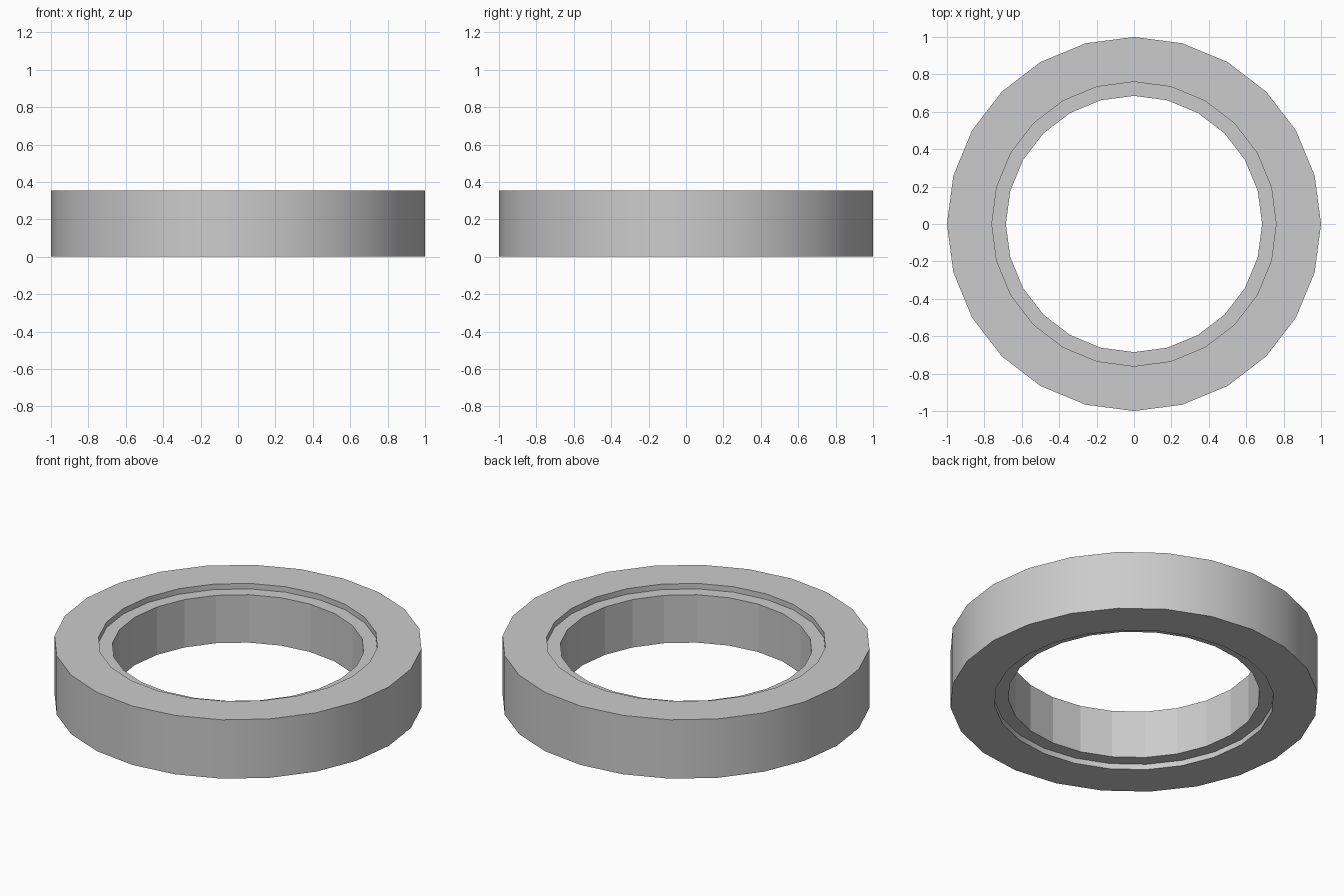
import bpy, bmesh
from math import sin, cos, pi

if "Cube" in bpy.data.objects:
    bpy.data.objects.remove(bpy.data.objects["Cube"])

SIDES = 24
H = 0.353
STEP = 0.033
# Closed (radius, height) section; the flag smooths the strip starting at that point
SECTION = [
    (1.0, 0.0, True),            # outer wall
    (1.0, H, False),             # top face
    (0.76, H, True),             # upper recess wall
    (0.76, H - STEP, False),     # upper ledge
    (0.685, H - STEP, False),    # faceted bore
    (0.685, STEP, False),        # lower ledge
    (0.76, STEP, True),          # lower recess wall
    (0.76, 0.0, False),          # bottom face
]


def lathe(name, section, sides):
    bm = bmesh.new()
    rings = []
    for i in range(sides):
        a = 2 * pi * i / sides
        rings.append([bm.verts.new((r * cos(a), r * sin(a), z)) for r, z, _ in section])
    n = len(section)
    for i in range(sides):
        a, b = rings[i], rings[(i + 1) % sides]
        for j in range(n):
            k = (j + 1) % n
            f = bm.faces.new((a[j], b[j], b[k], a[k]))
            f.smooth = section[j][2]
    bmesh.ops.recalc_face_normals(bm, faces=bm.faces[:])
    # Keep the rims crisp
    for e in bm.edges:
        if e.calc_face_angle() > 0.6:
            e.smooth = False
    mesh = bpy.data.meshes.new(name)
    bm.to_mesh(mesh)
    bm.free()
    obj = bpy.data.objects.new(name, mesh)
    bpy.context.collection.objects.link(obj)
    return obj


# Stepped ring
lathe("stepped_ring", SECTION, SIDES)
